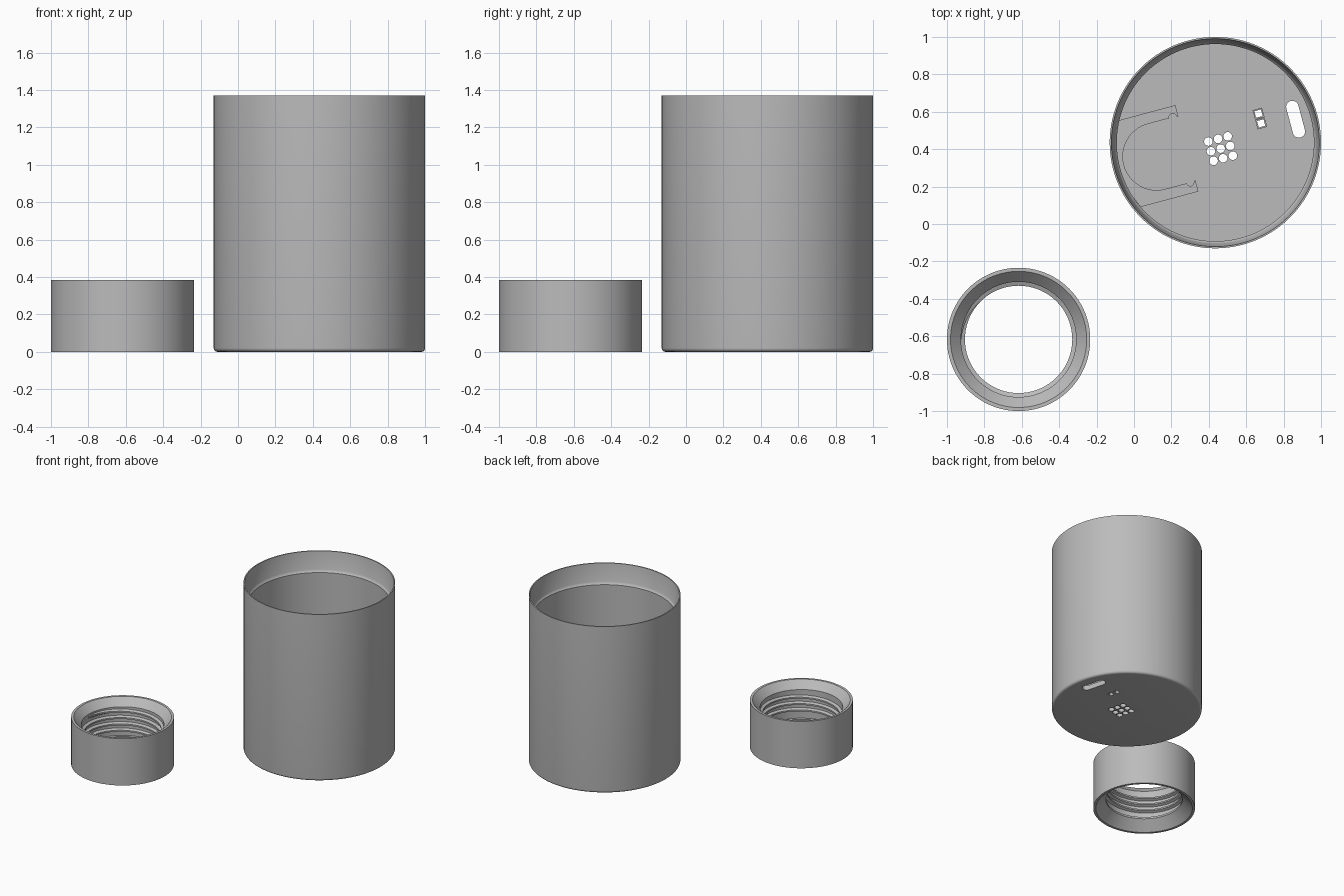
import bpy, bmesh, math
from mathutils import Matrix, Vector

if "Cube" in bpy.data.objects:
    bpy.data.objects.remove(bpy.data.objects["Cube"])

grey = bpy.data.materials.new("plain grey")
grey.diffuse_color = (0.5, 0.5, 0.5, 1)
grey.use_nodes = True
grey.node_tree.nodes["Principled BSDF"].inputs["Base Color"].default_value = grey.diffuse_color

CUP = Vector((0.435, 0.435, 0))
COLLAR = Vector((-0.617, -0.617, 0))
TURN = math.radians(15)      # floor details are rotated about the cup axis
MID = 0.01                   # symmetry line of the floor details
FLOOR = 0.04


def finish(name, bm, loc, turn=0.0, angle=30):
    bmesh.ops.recalc_face_normals(bm, faces=bm.faces)
    me = bpy.data.meshes.new(name)
    bm.to_mesh(me)
    bm.free()
    me.materials.append(grey)
    ob = bpy.data.objects.new(name, me)
    bpy.context.collection.objects.link(ob)
    ob.location = loc
    ob.rotation_euler.z = turn
    shade(ob, angle)
    return ob


def shade(ob, angle=30):
    bpy.ops.object.select_all(action='DESELECT')
    ob.select_set(True)
    bpy.context.view_layer.objects.active = ob
    bpy.ops.object.shade_smooth_by_angle(angle=math.radians(angle))


def lathe(bm, profile, n=128, closed=False):
    """Revolve (r, z) points about z; open ends are capped with a disc."""
    rings = [[bm.verts.new((r * math.cos(2 * math.pi * i / n),
                            r * math.sin(2 * math.pi * i / n), z))
              for i in range(n)] for r, z in profile]
    pairs = list(zip(rings, rings[1:]))
    if closed:
        pairs.append((rings[-1], rings[0]))
    else:
        bm.faces.new(rings[0])
        bm.faces.new(rings[-1])
    for a, b in pairs:
        for i in range(n):
            j = (i + 1) % n
            bm.faces.new((a[i], a[j], b[j], b[i]))


def prism(bm, points, z0, z1):
    low = [bm.verts.new((x, y, z0)) for x, y in points]
    high = [bm.verts.new((x, y, z1)) for x, y in points]
    bm.faces.new(low)
    bm.faces.new(high)
    for i in range(len(points)):
        j = (i + 1) % len(points)
        bm.faces.new((low[i], low[j], high[j], high[i]))


def arc(cx, cy, r, a0, a1, n):
    return [(cx + r * math.cos(math.radians(a0 + (a1 - a0) * i / n)),
             cy + r * math.sin(math.radians(a0 + (a1 - a0) * i / n)))
            for i in range(n + 1)]


def square(cx, cy, h):
    return [(cx - h, cy - h), (cx + h, cy - h), (cx + h, cy + h), (cx - h, cy + h)]


# Cup: rounded base, flared rim with a small ledge, flat floor
bm = bmesh.new()
base = [(0.545 + 0.02 * math.sin(t), 0.02 - 0.02 * math.cos(t))
        for t in (i * math.pi / 12 for i in range(7))]
lathe(bm, base + [(0.565, 1.37), (0.556, 1.37), (0.54, 1.225), (0.536, 1.215),
                  (0.527, 1.205), (0.527, FLOOR)])
cup = finish("cup", bm, CUP, TURN)

# Openings through the floor: sound holes, two square windows, one rounded slot
windows = [(0.263, 0.09), (0.263, 0.036)]
bm = bmesh.new()
for i in (-1, 0, 1):
    for j in (-1, 0, 1):
        prism(bm, arc(0.019 + 0.0535 * i, -0.038 + 0.0535 * j, 0.023, 0, 345, 23), -0.1, 0.2)
for x, y in windows:
    prism(bm, square(x, y, 0.018), -0.1, 0.2)
prism(bm, arc(0.447, MID + 0.068, 0.033, 0, 180, 16)
      + arc(0.447, MID - 0.068, 0.033, 180, 360, 16), -0.1, 0.2)
cutter = finish("floor_cutter", bm, CUP, TURN)
cutter.hide_render = True
mod = cup.modifiers.new("openings", 'BOOLEAN')
mod.operation = 'DIFFERENCE'
mod.solver = 'EXACT'
mod.object = cutter
bpy.context.view_layer.objects.active = cup
bpy.ops.object.modifier_apply(modifier=mod.name)
bpy.data.objects.remove(cutter)
shade(cup)

# Raised square frames around the windows
for k, (x, y) in enumerate(windows):
    bm = bmesh.new()
    loops = [[bm.verts.new((px, py, z)) for px, py in square(x, y, h)]
             for h, z in ((0.026, FLOOR - 0.005), (0.026, 0.07), (0.018, 0.07), (0.018, FLOOR - 0.005))]
    for a, b in zip(loops, loops[1:] + loops[:1]):
        for i in range(4):
            j = (i + 1) % 4
            bm.faces.new((a[i], a[j], b[j], b[i]))
    finish("window_frame_%d" % (k + 1), bm, CUP, TURN)

# U-shaped clip on the floor, its back following the cup wall
half = 0.239
wall = math.degrees(math.asin(half / 0.53))
upper = [(-0.155, half), (-0.155, 0.175)]
upper += arc(-0.185, 0.18, 0.02, 0, 180, 8) + [(-0.225, 0.18)]
bend = arc(-0.323, 0, 0.18, 90, 270, 32)
lower = [(x, -y) for x, y in reversed(upper)]
back = arc(0, 0, 0.53, 180 + wall, 180 - wall, 24)
bm = bmesh.new()
prism(bm, [(x, y + MID) for x, y in upper + bend + lower + back], FLOOR - 0.01, 0.28)
finish("floor_clip", bm, CUP, TURN)

# Collar: open ring with funnel-shaped mouths at both ends
bm = bmesh.new()
lathe(bm, [(0.383, 0), (0.383, 0.385), (0.364, 0.385), (0.308, 0.325),
           (0.308, 0.09), (0.288, 0.09), (0.288, 0.075), (0.364, 0)], closed=True)
finish("threaded_collar", bm, COLLAR, 0, 25)

# Helical thread inside the collar
bm = bmesh.new()
turns, steps, pitch = 3.5, 72, 0.052
last = None
total = int(turns * steps)
for i in range(total + 1):
    a = 2 * math.pi * i / steps
    z = 0.118 + pitch * i / steps
    depth = 0.021 * min(1, i / 10 + 0.1, (total - i) / 10 + 0.1)
    ring = [bm.verts.new((r * math.cos(a), r * math.sin(a), z + dz))
            for r, dz in ((0.312, -0.017), (0.308 - depth, -0.006),
                          (0.308 - depth, 0.006), (0.312, 0.017))]
    if last:
        for k in range(4):
            m = (k + 1) % 4
            bm.faces.new((last[k], last[m], ring[m], ring[k]))
    else:
        bm.faces.new(ring)
    last = ring
bm.faces.new(last)
finish("collar_thread", bm, COLLAR)
